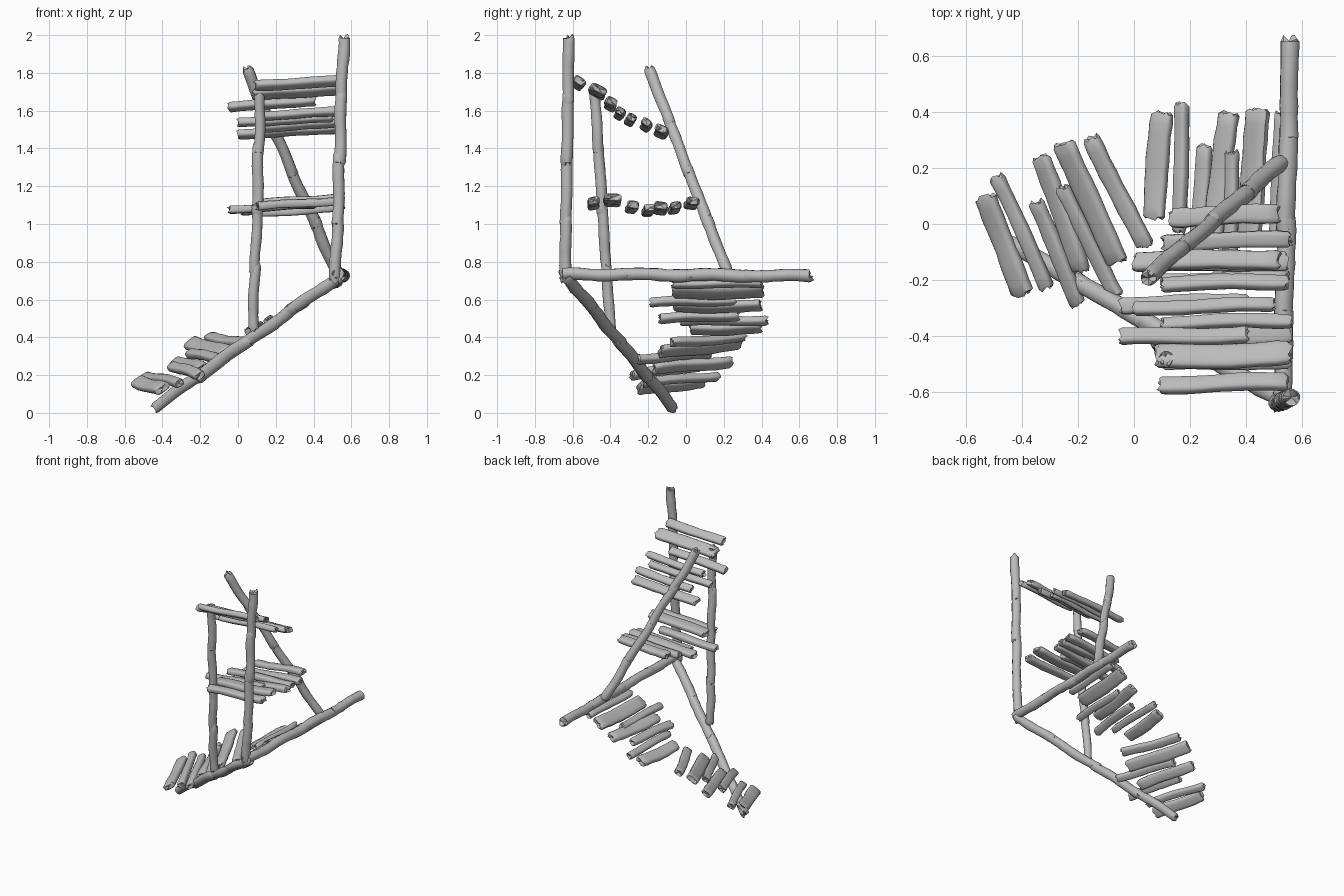
import bpy, bmesh, math, random
from mathutils import Vector

random.seed(7)
cube = bpy.data.objects.get("Cube")
if cube:
    bpy.data.objects.remove(cube)

wood = bpy.data.materials.new("weathered grey wood")
wood.use_nodes = True
GREY = (0.5, 0.5, 0.5, 1)
wood.diffuse_color = GREY
wood.node_tree.nodes["Principled BSDF"].inputs["Base Color"].default_value = GREY


def add_timber(bm, start, end, width, thick, up, square, ragged):
    """Loft one rough piece of wood: rounded section, wobbling sides, splintered ends."""
    start, end = Vector(start), Vector(end)
    axis = (end - start).normalized()
    side = axis.cross(Vector(up)).normalized()
    norm = side.cross(axis)
    length = (end - start).length
    sides, steps = 12, 9
    stations = [0, 0.02] + [i / steps for i in range(1, steps)] + [0.98, 1]
    phase = random.uniform(0, 6)
    rings = []
    for k, t in enumerate(stations):
        tip = k in (0, len(stations) - 1)
        scale = (0.78 if tip else 1) * random.uniform(0.94, 1.05)
        centre = start.lerp(end, t) + side * 0.004 * math.sin(phase + 5 * t)
        centre += norm * 0.003 * math.cos(phase + 7 * t)
        ring = []
        for i in range(sides):
            a = math.tau * (i + 0.5) / sides
            c, s = math.cos(a), math.sin(a)
            x = math.copysign(abs(c) ** square, c) * width / 2 * scale
            z = math.copysign(abs(s) ** square, s) * thick / 2 * scale
            jag = random.uniform(-ragged, ragged) if tip else 0
            ring.append(bm.verts.new(centre + side * x + norm * z + axis * jag))
        rings.append(ring)
    for a, b in zip(rings, rings[1:]):
        for i in range(sides):
            j = (i + 1) % sides
            bm.faces.new((a[i], a[j], b[j], b[i]))
    # sunken, broken end caps
    for ring, inward in ((rings[0], axis), (rings[-1], -axis)):
        mid = sum((v.co for v in ring), Vector()) / sides
        hub = bm.verts.new(mid + inward * min(0.008, length * 0.05))
        for i in range(sides):
            bm.faces.new((ring[i], ring[(i + 1) % sides], hub))


def finish(bm, name):
    bmesh.ops.recalc_face_normals(bm, faces=bm.faces)
    mesh = bpy.data.meshes.new(name)
    bm.to_mesh(mesh)
    bm.free()
    mesh.materials.append(wood)
    obj = bpy.data.objects.new(name, mesh)
    bpy.context.scene.collection.objects.link(obj)
    bpy.ops.object.select_all(action='DESELECT')
    obj.select_set(True)
    bpy.context.view_layer.objects.active = obj
    bpy.ops.object.shade_smooth_by_angle(angle=math.radians(45))


def pole(name, start, end, dia, pieces=4):
    """Round pole made of overlapping splintered lengths."""
    bm = bmesh.new()
    start, end = Vector(start), Vector(end)
    for i in range(pieces):
        a = start.lerp(end, max(0, (i - 0.08) / pieces))
        b = start.lerp(end, min(1, (i + 1.08) / pieces))
        add_timber(bm, a, b, dia * random.uniform(0.93, 1.07), dia, (0.3, 0.5, 0.4), 0.9, 0.018)
    finish(bm, name)


def plank(name, start, end, width, up, thick=0.042):
    bm = bmesh.new()
    tilt = Vector([random.uniform(-0.15, 0.15) for _ in range(3)])
    add_timber(bm, start, end, width, thick, Vector(up) + tilt, 0.55, 0.009)
    finish(bm, name)


# Frame poles
pole("tall_post", (0.515, -0.64, 0.70), (0.56, -0.62, 1.99), 0.062)
pole("short_post", (0.08, -0.40, 0.44), (0.12, -0.485, 1.72), 0.056)
pole("leaning_pole", (0.525, 0.22, 0.74), (0.045, -0.195, 1.82), 0.06)
pole("level_beam", (0.53, -0.66, 0.735), (0.56, 0.66, 0.725), 0.064)
pole("sloping_beam", (0.54, -0.635, 0.725), (-0.44, -0.07, 0.03), 0.064)

# Ramp planks: outer end, inner end (x, y, z) and width
ramp = [
    ((-0.53, 0.10, 0.165), (-0.40, -0.25, 0.125), 0.085),
    ((-0.49, 0.17, 0.195), (-0.31, -0.23, 0.16), 0.055),
    ((-0.35, 0.08, 0.25), (-0.20, -0.29, 0.20), 0.06),
    ((-0.33, 0.24, 0.27), (-0.19, -0.17, 0.235), 0.075),
    ((-0.26, 0.13, 0.315), (-0.06, -0.26, 0.285), 0.055),
    ((-0.25, 0.29, 0.37), (-0.06, -0.14, 0.32), 0.09),
    ((-0.155, 0.31, 0.40), (0.04, -0.08, 0.37), 0.065),
    ((0.10, 0.40, 0.45), (0.07, 0.02, 0.44), 0.085),
    ((0.175, 0.43, 0.49), (0.16, -0.03, 0.485), 0.05),
    ((0.255, 0.28, 0.515), (0.22, -0.14, 0.50), 0.06),
    ((0.34, 0.40, 0.565), (0.28, -0.06, 0.56), 0.08),
    ((0.355, 0.26, 0.595), (0.34, -0.19, 0.585), 0.05),
    ((0.445, 0.41, 0.645), (0.41, -0.07, 0.64), 0.10),
    ((0.525, 0.40, 0.685), (0.51, -0.07, 0.685), 0.05),
]
for n, (outer, inner, w) in enumerate(ramp, 1):
    plank(f"ramp_plank_{n}", outer, inner, w, (-0.58, 0, 0.81))

# Upper and middle hanging decks: y, z, left x, right x, width
upper = [
    (-0.57, 1.745, 0.09, 0.55, 0.065), (-0.47, 1.70, 0.08, 0.56, 0.09),
    (-0.40, 1.635, -0.05, 0.41, 0.06), (-0.35, 1.585, 0.10, 0.56, 0.05),
    (-0.295, 1.55, 0.0, 0.50, 0.05), (-0.21, 1.525, 0.10, 0.55, 0.055),
    (-0.13, 1.49, 0.0, 0.52, 0.07),
]
middle = [
    (-0.49, 1.11, 0.10, 0.56, 0.06), (-0.39, 1.125, 0.10, 0.56, 0.09),
    (-0.285, 1.09, -0.05, 0.41, 0.06), (-0.20, 1.07, 0.10, 0.55, 0.06),
    (-0.135, 1.085, 0.02, 0.55, 0.07), (-0.06, 1.085, 0.10, 0.56, 0.06),
    (0.03, 1.11, 0.13, 0.52, 0.07),
]
for label, deck, up in (("upper", upper, (0, 0.5, 0.86)), ("middle", middle, (0, 0, 1))):
    for n, (y, z, x0, x1, w) in enumerate(deck, 1):
        plank(f"{label}_deck_plank_{n}", (x0, y - 0.005, z - 0.015), (x1, y + 0.005, z + 0.015), w, up)
